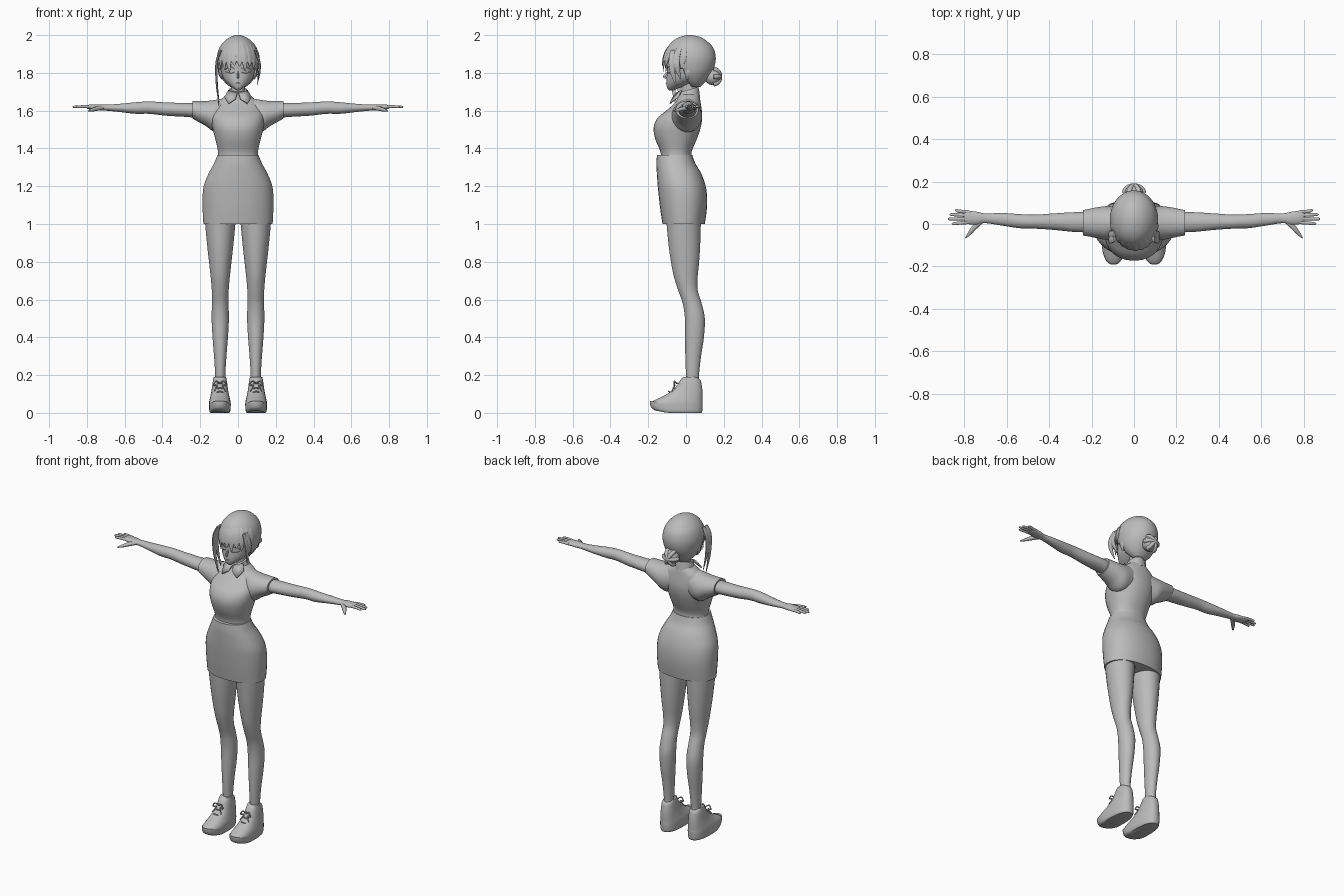
import bpy, bmesh, math
from mathutils import Vector

if "Cube" in bpy.data.objects:
    bpy.data.objects.remove(bpy.data.objects["Cube"])

grey = bpy.data.materials.new("plain grey")
grey.use_nodes = True
grey.diffuse_color = (0.5, 0.5, 0.5, 1)
grey.node_tree.nodes["Principled BSDF"].inputs["Base Color"].default_value = (0.5, 0.5, 0.5, 1)


def finish(name, bm, angle=50):
    bmesh.ops.recalc_face_normals(bm, faces=bm.faces)
    mesh = bpy.data.meshes.new(name)
    bm.to_mesh(mesh)
    bm.free()
    mesh.materials.append(grey)
    obj = bpy.data.objects.new(name, mesh)
    bpy.context.collection.objects.link(obj)
    bpy.ops.object.select_all(action="DESELECT")
    obj.select_set(True)
    bpy.context.view_layer.objects.active = obj
    bpy.ops.object.shade_smooth_by_angle(angle=math.radians(angle))
    return obj


def smooth_rows(rows, steps=4):
    """Catmull-Rom interpolation between rows of numbers."""
    out = []
    for i in range(len(rows) - 1):
        a, b, c, d = (rows[max(i - 1, 0)], rows[i], rows[i + 1], rows[min(i + 2, len(rows) - 1)])
        for k in range(steps):
            t = k / steps
            out.append([q + t / 2 * (r - p + t * (2*p - 5*q + 4*r - s + t * (3*(q - r) + s - p)))
                        for p, q, r, s in zip(a, b, c, d)])
    return out + [list(rows[-1])]


def skin(rings, caps=True):
    bm = bmesh.new()
    loops = [[bm.verts.new(p) for p in ring] for ring in rings]
    n = len(loops[0])
    for low, high in zip(loops, loops[1:]):
        for i in range(n):
            j = (i + 1) % n
            bm.faces.new((low[i], low[j], high[j], high[i]))
    if caps:
        bm.faces.new(loops[0])
        bm.faces.new(loops[-1])
    return bm


def oval(n, power):
    for i in range(n):
        a = 2 * math.pi * (i + 0.5) / n
        c, s = math.cos(a), math.sin(a)
        yield (math.copysign(abs(c) ** (2 / power), c), math.copysign(abs(s) ** (2 / power), s))


def upright(rows, cx=0, n=28, power=2, side=1, caps=True, steps=4):
    """Rows: height, half width, front, back."""
    return skin([[(side * (cx + w * c), (f + b) / 2 + (b - f) / 2 * s, z)
                  for c, s in oval(n, power)] for z, w, f, b in smooth_rows(rows, steps)], caps)


def sideways(rows, side, n=20, power=2):
    """Rows: x, front, back, bottom, top."""
    return skin([[(side * x, (f + b) / 2 + (b - f) / 2 * c, (lo + hi) / 2 + (hi - lo) / 2 * s)
                  for c, s in oval(n, power)] for x, f, b, lo, hi in smooth_rows(rows)])


def strand(name, path, facing, thin=0.4, side=1, n=8):
    """Path rows: x, y, z, radius; thin flattens it along facing."""
    rows = smooth_rows(path, 5)
    rings = []
    for i, row in enumerate(rows):
        ahead = Vector(rows[min(i + 1, len(rows) - 1)][:3]) - Vector(rows[max(i - 1, 0)][:3])
        wide = ahead.cross(Vector(facing)).normalized()
        deep = wide.cross(ahead).normalized()
        rings.append([Vector(row[:3]) + row[3] * (wide * c + deep * s * thin) for c, s in oval(n, 2)])
    for ring in rings:
        for p in ring:
            p.x *= side
    return finish(name, skin(rings))


# Shirt body and skirt
finish("shirt", upright([
    (1.33, .112, -.135, .04), (1.38, .106, -.135, .03), (1.45, .121, -.163, .058),
    (1.51, .135, -.172, .078), (1.56, .14, -.152, .086), (1.6, .135, -.105, .084),
    (1.64, .115, -.06, .078), (1.665, .085, -.045, .074), (1.69, .05, -.03, .066)], power=2.2, n=36))
finish("skirt", upright([
    (1.0, .184, -.125, .1), (1.08, .188, -.137, .111), (1.15, .188, -.145, .112),
    (1.21, .18, -.151, .102), (1.27, .155, -.155, .08), (1.32, .128, -.157, .05),
    (1.365, .109, -.154, .034)], power=2.2, n=36))

# Neck, collar band and collar flaps
finish("neck", upright([(1.6, .05, -.04, .07), (1.68, .038, -.025, .06), (1.8, .036, -.03, .06)]))
band = upright([(1.65, .066, -.05, .075), (1.69, .055, -.045, .07), (1.71, .048, -.04, .066)])
for v in band.verts:
    v.co.z += 0.28 * (v.co.y - 0.01)
finish("collar_band", band)
for side, label in ((1, "left"), (-1, "right")):
    bm = bmesh.new()
    corners = [(.003, -.05, 1.69), (.012, -.072, 1.66), (.05, -.083, 1.635),
               (.07, -.04, 1.67), (.05, -.02, 1.705)]
    bm.faces.new([bm.verts.new((side * x, y, z)) for x, y, z in corners])
    flap = finish(label + "_collar_flap", bm)
    flap.modifiers.new("thickness", "SOLIDIFY").thickness = 0.006

# Limbs, mirrored
for side, label in ((1, "left"), (-1, "right")):
    finish(label + "_sleeve", sideways([
        (.06, -.05, .075, 1.5, 1.67), (.12, -.075, .085, 1.485, 1.658), (.17, -.068, .08, 1.518, 1.652),
        (.21, -.06, .072, 1.54, 1.652), (.24, -.055, .066, 1.558, 1.652)], side))
    finish(label + "_arm", sideways([
        (.2, -.04, .055, 1.56, 1.642), (.28, -.038, .056, 1.567, 1.641), (.38, -.028, .05, 1.573, 1.644),
        (.47, -.022, .044, 1.583, 1.649), (.54, -.02, .047, 1.583, 1.645), (.62, -.008, .052, 1.592, 1.637),
        (.7, .004, .05, 1.6, 1.632), (.74, -.004, .058, 1.602, 1.634), (.785, .0, .063, 1.607, 1.632),
        (.8, .008, .06, 1.611, 1.628)], side))
    # Hand
    for i, (y, tip) in enumerate(((.008, .858), (.025, .875), (.041, .868), (.056, .843))):
        strand(label + "_finger_%d" % (i + 1), [
            (.775, y, 1.62, .009), (.82, y + (y - .03) * .15, 1.622, .0085),
            (tip - .008, y + (y - .03) * .3, 1.62, .007), (tip, y + (y - .03) * .3, 1.619, .002)],
            (0, 0, 1), 0.9, side)
    strand(label + "_thumb", [(.72, .012, 1.615, .012), (.75, -.015, 1.61, .013),
                              (.775, -.045, 1.603, .009), (.793, -.066, 1.598, .003)],
           (0, 0, 1), 0.9, side)
    finish(label + "_leg", upright([
        (.14, .027, .005, .07), (.2, .027, .0, .069), (.3, .033, -.004, .08), (.4, .041, -.005, .095),
        (.5, .046, -.006, .1), (.58, .044, -.018, .083), (.65, .045, -.042, .062), (.72, .051, -.064, .062),
        (.8, .06, -.08, .07), (.9, .071, -.094, .076), (1.04, .084, -.107, .08)], .094, side=side))

    # Shoe, with the toe end of the sole lifted and laces tied in a bow
    shoe = upright([
        (0, .05, -.165, .083), (.012, .056, -.185, .087), (.045, .058, -.192, .089), (.065, .056, -.172, .088),
        (.09, .05, -.118, .088), (.12, .044, -.07, .087), (.15, .04, -.045, .083),
        (.175, .036, -.03, .076), (.19, .033, -.015, .055)], .096, power=2.4, side=side)
    for v in shoe.verts:
        if v.co.y < -.1 and v.co.z < .05:
            v.co.z += (-.1 - v.co.y) * .2
    finish(label + "_shoe", shoe)
    for i, (y, z) in enumerate(((-.09, .114), (-.065, .133), (-.045, .158))):
        strand(label + "_lace_%d" % (i + 1), [(.07, y + .025, z - .012, .004), (.096, y - .002, z, .004),
                                              (.122, y + .025, z - .012, .004)], (0, 0, 1), 1, side, 6)
    for way in (-1, 1):
        strand(label + "_bow", [(.096, -.05, .155, .004), (.096 + way * .02, -.062, .168, .004),
                                (.096 + way * .034, -.062, .146, .004), (.096 + way * .015, -.06, .145, .004),
                                (.096 + way * .03, -.075, .115, .003)], (0, 1, 0), 1, side, 6)

    # Ear, eye and brow
    strand(label + "_ear", [(.084, .005, 1.765, .006), (.095, .008, 1.79, .015), (.098, .015, 1.815, .016),
                            (.095, .018, 1.83, .005)], (1, 0, 0), 0.45, side)
    for part, z, rise in (("upper_lash", 1.82, .012), ("lower_lash", 1.805, -.006)):
        strand(label + "_" + part, [(.018, -.1, z, .002), (.042, -.095, z + rise, .003), (.066, -.073, z, .002)],
               (0, 1, 0), 1, side, 6)

# Head
finish("head", upright([
    (1.708, .008, -.09, -.065), (1.72, .026, -.1, -.035), (1.74, .052, -.104, .02), (1.77, .077, -.104, .08),
    (1.81, .089, -.1, .11), (1.86, .094, -.1, .12), (1.91, .085, -.085, .11), (1.95, .05, -.04, .07)], power=2.1))
strand("nose", [(0, -.097, 1.805, .004), (0, -.108, 1.79, .007), (0, -.116, 1.78, .007), (0, -.1, 1.772, .004)],
       (1, 0, 0), 0.8)
strand("mouth", [(-.016, -.099, 1.748, .002), (0, -.105, 1.746, .003), (.016, -.099, 1.748, .002)], (0, 1, 0), 1)

# Hair shell, opened in front of the face
hair = upright([
    (1.725, .04, .02, .075), (1.75, .07, -.02, .1), (1.79, .097, -.075, .13), (1.83, .109, -.1, .15),
    (1.88, .113, -.112, .158), (1.93, .1, -.1, .146), (1.965, .075, -.074, .115),
    (1.987, .047, -.04, .082), (1.998, .018, -.005, .045), (2.0, .003, .018, .024)], n=48)
bmesh.ops.delete(hair, context="FACES", geom=[
    f for f in hair.faces
    if f.calc_center_median().z < 1.87
    and f.calc_center_median().y < -.045 + .5 * (1.87 - f.calc_center_median().z)])
shell = finish("hair", hair)
shell.modifiers.new("thickness", "SOLIDIFY").thickness = 0.01

# Fringe
for i in range(11):
    a = math.radians(-75 + 15 * i)
    drop = (.03, .0, .012)[i % 3] + .025 * abs(math.sin(a))
    sx, cy = math.sin(a + .06), math.cos(a)
    strand("fringe_%d" % (i + 1), [
        (.065 * sx, .02 - .085 * cy, 1.965, .012), (.098 * sx, .02 - .122 * cy, 1.92, .019),
        (.11 * sx, .018 - .137 * cy, 1.87, .018), (.108 * math.sin(a + .1), .012 - .138 * cy, 1.845 - drop, .002)],
        (sx, -cy, 0), 0.35)

# Locks beside the face, longer on the right
for side, label, end in ((1, "left", 1.73), (-1, "right", 1.62)):
    for y, extra in ((-.07, 0), (-.045, .035)):
        mid = (1.87 + end + extra) / 2
        strand(label + "_lock", [
            (.09, y, 1.92, .014), (.112, y - .005, 1.86, .018), (.113, y, mid, .014),
            (.1, y + .018, end + extra, .002)], (1, 0, 0), 0.4, side)

# Bun with wound coils
bm = bmesh.new()
bmesh.ops.create_uvsphere(bm, u_segments=24, v_segments=14, radius=.045)
for v in bm.verts:
    v.co += Vector((0, .143, 1.78))
finish("bun", bm)
for i in range(3):
    turn = i * math.pi / 3
    path = []
    for k in range(9):
        t = math.pi * k / 8
        across, out = .044 * math.cos(t), .042 * math.sin(t)
        path.append((across * math.cos(turn), .145 + out * .8, 1.78 + across * math.sin(turn), .014))
    strand("bun_coil_%d" % (i + 1), path, (-math.sin(turn), 0, math.cos(turn)), 0.9)
